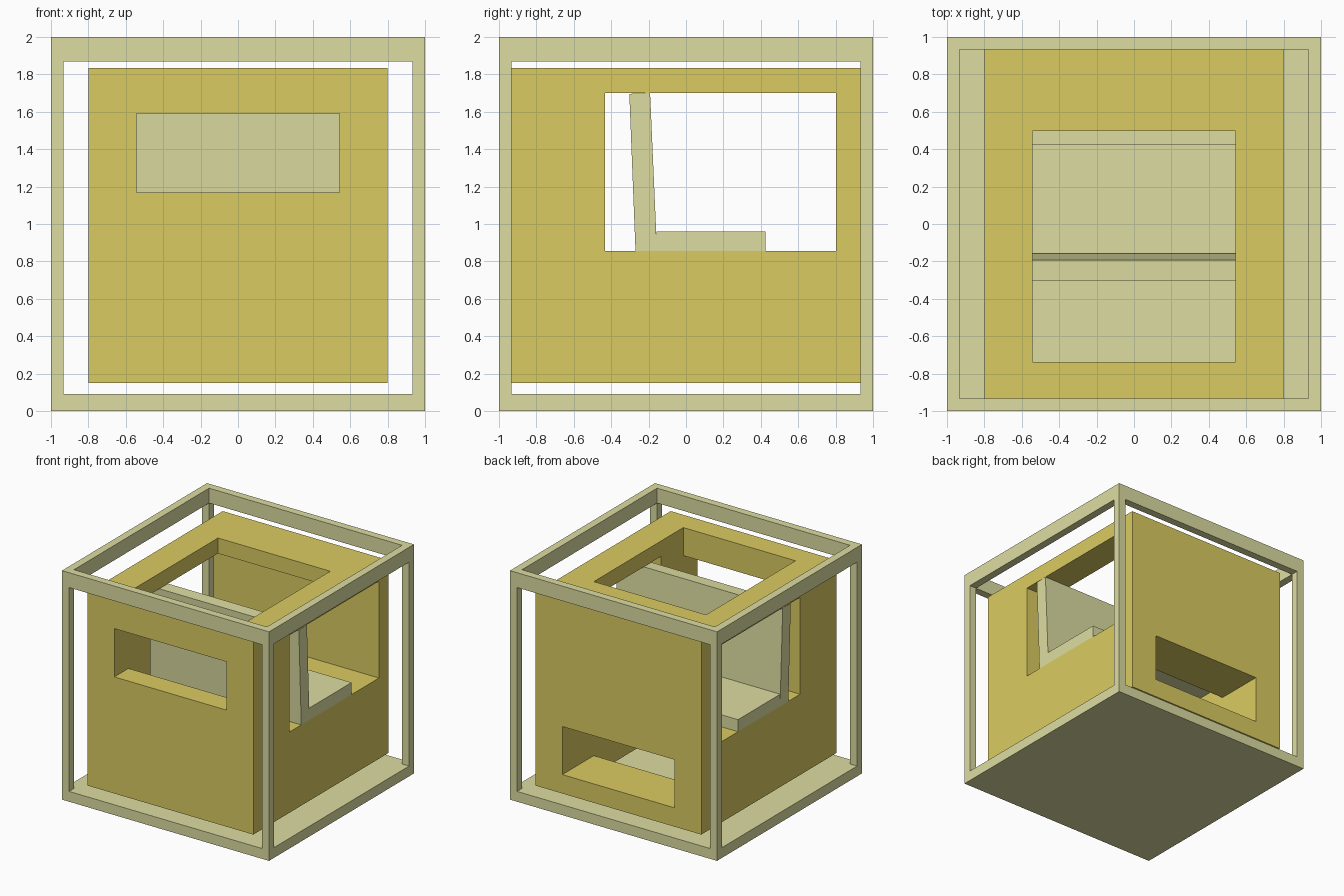
import bpy, bmesh
from mathutils import Vector

if "Cube" in bpy.data.objects:
    bpy.data.objects.remove(bpy.data.objects["Cube"])


def material(name, rgb):
    m = bpy.data.materials.new(name)
    m.diffuse_color = (*rgb, 1)
    m.use_nodes = True
    m.node_tree.nodes["Principled BSDF"].inputs["Base Color"].default_value = m.diffuse_color
    return m


PALE = material("pale", (0.72, 0.72, 0.36))
YELLOW = material("yellow", (0.71, 0.60, 0.12))


def box(name, x, y, z, mat=None):
    """Box from (min, max) ranges on each axis."""
    bm = bmesh.new()
    bmesh.ops.create_cube(bm, size=1)
    for v in bm.verts:
        v.co = Vector([r[0] if c < 0 else r[1] for c, r in zip(v.co, (x, y, z))])
    return finish(name, bm, mat)


def finish(name, bm, mat):
    bmesh.ops.recalc_face_normals(bm, faces=bm.faces)
    me = bpy.data.meshes.new(name)
    bm.to_mesh(me)
    bm.free()
    if mat:
        me.materials.append(mat)
    ob = bpy.data.objects.new(name, me)
    bpy.context.scene.collection.objects.link(ob)
    return ob


def cut(target, x, y, z):
    """Subtract a box from the target and remove the cutter."""
    cutter = box("cutter", x, y, z)
    cutter.hide_render = True
    mod = target.modifiers.new("cut", 'BOOLEAN')
    mod.operation = 'DIFFERENCE'
    mod.solver = 'EXACT'
    mod.object = cutter
    bpy.context.view_layer.objects.active = target
    bpy.ops.object.modifier_apply(modifier=mod.name)
    bpy.data.objects.remove(cutter)


IN = 0.932          # inner edge of the frame
RAIL_Z = (1.87, 2)  # top rails

# Floor slab, corner posts and top rails
box("floor_slab", (-1, 1), (-1, 1), (0, 0.09), PALE)
for s, sx in ((-1, "left"), (1, "right")):
    side = tuple(sorted((s * IN, s)))
    for t, sy in ((-1, "front"), (1, "back")):
        depth = tuple(sorted((t * IN, t)))
        box(f"post_{sy}_{sx}", side, depth, (0.09, 1.87), PALE)
    box(f"top_rail_{sx}", side, (-IN, IN), RAIL_Z, PALE)
    box("top_rail_front" if s < 0 else "top_rail_back", (-1, 1), side, RAIL_Z, PALE)

# Solid body with a vertical shaft, a side tunnel and two windows
body = box("body", (-0.8, 0.8), (-IN, IN), (0.15, 1.835), YELLOW)
W = (-0.542, 0.542)
cut(body, W, (-0.737, 0.498), (0, 2))               # vertical shaft
cut(body, (-1, 1), (-0.432, 0.802), (0.855, 1.70))  # side tunnel
cut(body, W, (-1.1, -0.6), (1.168, 1.59))           # front window
cut(body, W, (0.4, 1.1), (0.315, 0.735))            # back window

# Seat and slightly reclined backrest
box("seat", (-0.8, 0.8), (-0.157, 0.425), (0.855, 0.96), PALE)
profile = [(-0.270, 0.855), (-0.155, 0.855), (-0.192, 1.70), (-0.303, 1.696)]
bm = bmesh.new()
face = bm.faces.new([bm.verts.new((-0.8, y, z)) for y, z in profile])
ext = bmesh.ops.extrude_face_region(bm, geom=[face])
for v in ext["geom"]:
    if isinstance(v, bmesh.types.BMVert):
        v.co.x = 0.8
if not face.is_valid or len(bm.faces) < 6:  # close the start cap
    bmesh.ops.holes_fill(bm, edges=bm.edges, sides=4)
finish("backrest", bm, PALE)
